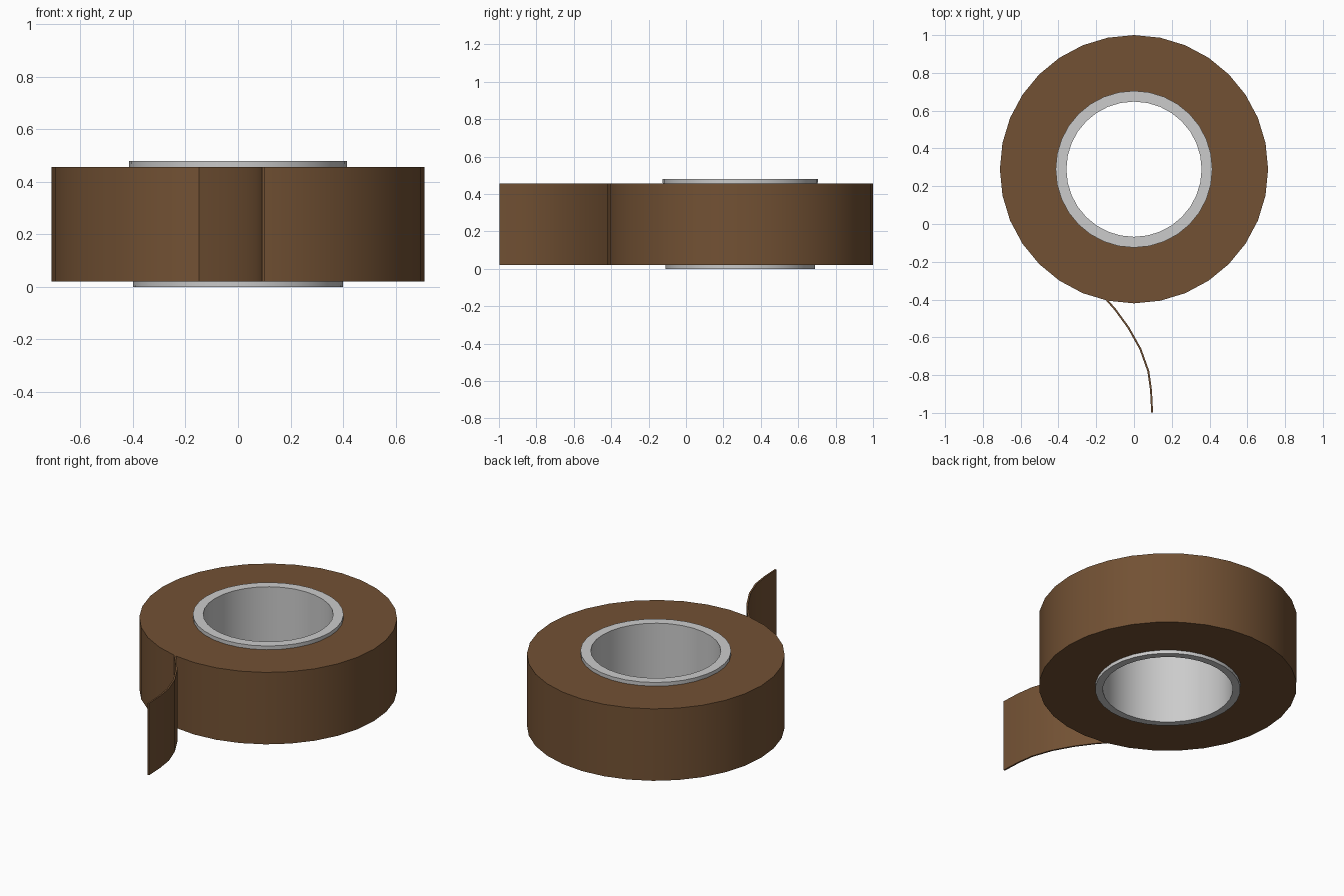
import bpy
import bmesh
import math
from mathutils import Vector

if "Cube" in bpy.data.objects:
    bpy.data.objects.remove(bpy.data.objects["Cube"])

SIDES = 32
CENTRE = Vector((0, 0.29))
Z0, Z1 = 0.02, 0.457      # tape width
HEIGHT = 0.48             # core height

brown = bpy.data.materials.new("brown_tape")
brown.diffuse_color = (0.17, 0.083, 0.034, 1)
brown.use_nodes = True
brown.node_tree.nodes["Principled BSDF"].inputs["Base Color"].default_value = brown.diffuse_color


def finish(name, bm, mat=None):
    bmesh.ops.recalc_face_normals(bm, faces=bm.faces)
    mesh = bpy.data.meshes.new(name)
    bm.to_mesh(mesh)
    bm.free()
    obj = bpy.data.objects.new(name, mesh)
    bpy.context.collection.objects.link(obj)
    if mat:
        mesh.materials.append(mat)
    bpy.ops.object.select_all(action='DESELECT')
    obj.select_set(True)
    bpy.context.view_layer.objects.active = obj
    bpy.ops.object.shade_smooth_by_angle(angle=math.radians(30))
    return obj


def lathe(name, profile, mat=None):
    """Revolve a closed (radius, z) profile around the roll axis."""
    bm = bmesh.new()
    rings = []
    for i in range(SIDES):
        a = 2 * math.pi * i / SIDES
        rings.append([bm.verts.new((CENTRE.x + r * math.sin(a),
                                    CENTRE.y + r * math.cos(a), z))
                      for r, z in profile])
    n = len(profile)
    for i in range(SIDES):
        p, q = rings[i], rings[(i + 1) % SIDES]
        for j in range(n):
            k = (j + 1) % n
            bm.faces.new((p[j], q[j], q[k], p[k]))
    return finish(name, bm, mat)


def core_radius(z):
    return 0.40 + 0.015 * z / HEIGHT


# Cardboard core: slightly tapered tube poking out above and below
lathe("core", [(core_radius(0), 0), (core_radius(HEIGHT), HEIGHT),
               (0.358, HEIGHT), (0.358, 0)])

# Wound tape around the core
lathe("tape_roll", [(0.71, Z0), (0.71, Z1),
                    (core_radius(Z1), Z1), (core_radius(Z0), Z0)], brown)

# Loose end: thin strip following a curved path away from the roll
path = [Vector(p) for p in [(-0.144, -0.402), (-0.10, -0.452), (-0.03, -0.548),
                            (0.034, -0.662), (0.076, -0.78), (0.09, -0.88),
                            (0.096, -0.998)]]
bm = bmesh.new()
sections = []
for i, p in enumerate(path):
    d = (path[min(i + 1, len(path) - 1)] - path[max(i - 1, 0)]).normalized()
    side = Vector((-d.y, d.x)) * 0.005
    sections.append([bm.verts.new((q.x, q.y, z)) for q, z in
                     ((p + side, Z0), (p + side, Z1), (p - side, Z1), (p - side, Z0))])
for s, t in zip(sections, sections[1:]):
    for j in range(4):
        k = (j + 1) % 4
        bm.faces.new((s[j], t[j], t[k], s[k]))
bm.faces.new(sections[0])
bm.faces.new(sections[-1])
finish("loose_tape_end", bm, brown)
